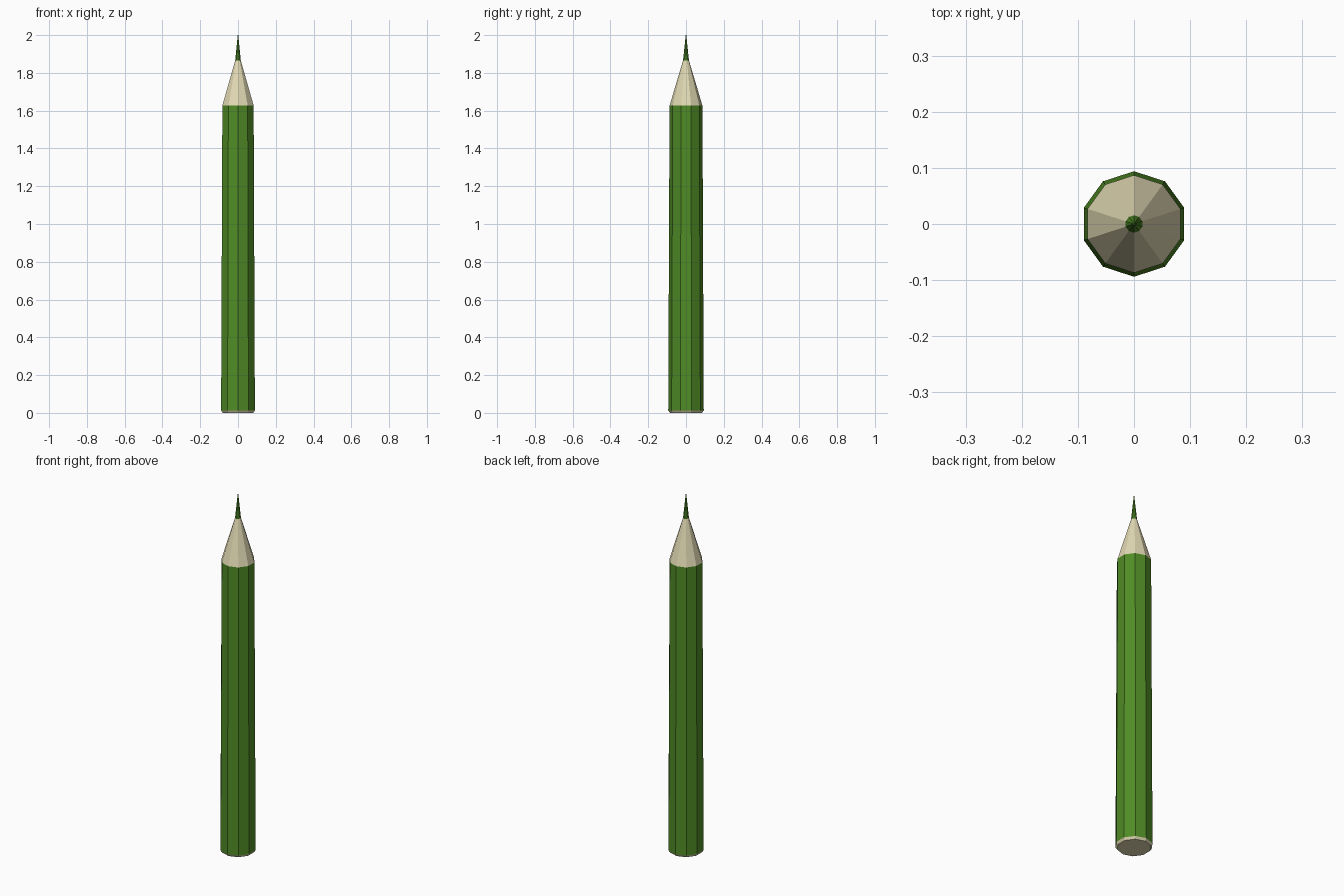
import bpy, math

if "Cube" in bpy.data.objects:
    bpy.data.objects.remove(bpy.data.objects["Cube"])

SIDES = 10


def material(name, color):
    m = bpy.data.materials.new(name)
    m.diffuse_color = (*color, 1)
    m.use_nodes = True
    m.node_tree.nodes["Principled BSDF"].inputs["Base Color"].default_value = m.diffuse_color
    return m


green = material("green paint", (0.08, 0.26, 0.019))
wood = material("pale wood", (0.75, 0.69, 0.45))

# Rings from bottom to top: (radius, height), a corner pointing along +y
profile = [(0.085, 0.0), (0.094, 0.013), (0.087, 1.627), (0.0155, 1.866), (0.0015, 2.0)]
# Material of each band: bottom bevel, barrel, sharpened cone, lead
bands = [1, 0, 1, 0]

verts = []
for r, z in profile:
    for i in range(SIDES):
        a = math.pi / 2 + 2 * math.pi * i / SIDES
        verts.append((r * math.cos(a), r * math.sin(a), z))

faces, mats = [], []
for k, m in enumerate(bands):
    for i in range(SIDES):
        j = (i + 1) % SIDES
        a, b = k * SIDES, (k + 1) * SIDES
        faces.append((a + i, a + j, b + j, b + i))
        mats.append(m)

# End caps: wooden base and tiny blunt point
faces.append(tuple(reversed(range(SIDES))))
mats.append(1)
faces.append(tuple(range(len(bands) * SIDES, len(profile) * SIDES)))
mats.append(0)

mesh = bpy.data.meshes.new("pencil")
mesh.from_pydata(verts, [], faces)
mesh.materials.append(green)
mesh.materials.append(wood)
for p, m in zip(mesh.polygons, mats):
    p.material_index = m
mesh.update()
bpy.context.collection.objects.link(bpy.data.objects.new("pencil", mesh))
